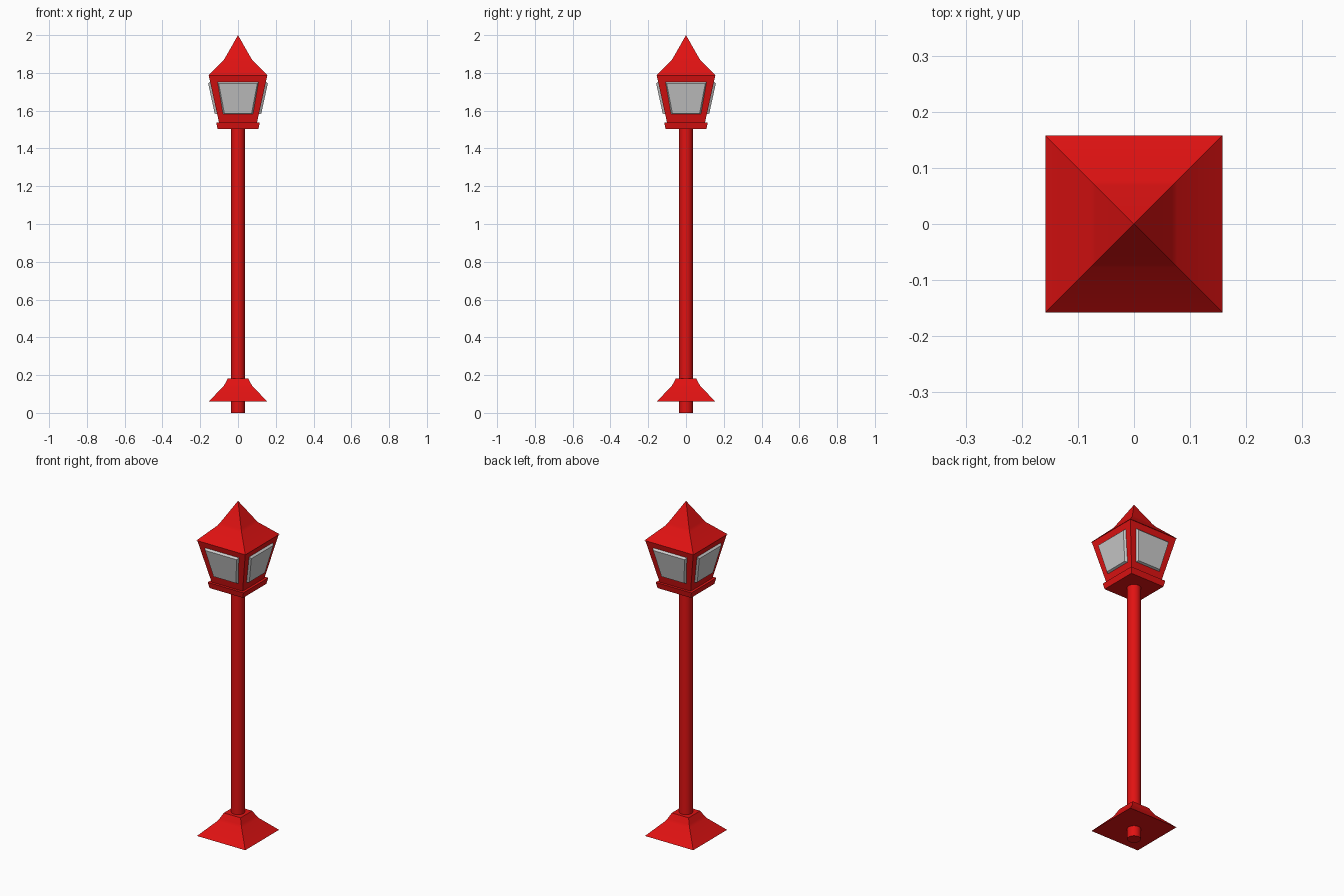
import bpy, bmesh, math
from mathutils import Matrix, Vector

if "Cube" in bpy.data.objects:
    bpy.data.objects.remove(bpy.data.objects["Cube"])

red = bpy.data.materials.new("red_paint")
red.diffuse_color = (0.75, 0.006, 0.006, 1)
red.use_nodes = True
red.node_tree.nodes["Principled BSDF"].inputs["Base Color"].default_value = red.diffuse_color


def finish(name, bm, mat=None, smooth=0):
    bmesh.ops.recalc_face_normals(bm, faces=bm.faces)
    me = bpy.data.meshes.new(name)
    bm.to_mesh(me)
    bm.free()
    ob = bpy.data.objects.new(name, me)
    bpy.context.collection.objects.link(ob)
    if mat:
        me.materials.append(mat)
    if smooth:
        bpy.ops.object.select_all(action='DESELECT')
        ob.select_set(True)
        bpy.context.view_layer.objects.active = ob
        bpy.ops.object.shade_smooth_by_angle(angle=math.radians(smooth))
    return ob


def square_stack(name, profile, smooth=0):
    """Closed square tower from (half width, z) steps; half width 0 is an apex."""
    bm = bmesh.new()
    rings = []
    for h, z in profile:
        corners = [(0, 0)] if h == 0 else [(-h, -h), (h, -h), (h, h), (-h, h)]
        rings.append([bm.verts.new((x, y, z)) for x, y in corners])
    for a, b in zip(rings, rings[1:]):
        for i in range(4):
            j = (i + 1) % 4
            bm.faces.new([a[i], a[j], b[0]] if len(b) == 1 else [a[i], a[j], b[j], b[i]])
    for r in (rings[0], rings[-1]):
        if len(r) == 4:
            bm.faces.new(r)
    return finish(name, bm, red, smooth)


# Pole
bm = bmesh.new()
bmesh.ops.create_cone(bm, cap_ends=True, segments=32, radius1=0.036, radius2=0.036,
                      depth=1.51, matrix=Matrix.Translation((0, 0, 0.755)))
finish("pole", bm, red, 40)

# Flared foot, tray, lantern body and roof
square_stack("base", [(0.156, 0.06), (0.077, 0.14), (0.07, 0.152), (0.054, 0.183)], 40)
square_stack("lantern_tray", [(0.108, 1.503), (0.115, 1.537)])
square_stack("lantern_body", [(0.1, 1.535), (0.155, 1.787)])
square_stack("roof", [(0.158, 1.787), (0.077, 1.866), (0.068, 1.88), (0, 2.0)], 40)

# Raised glass panes, one per side, with chamfered edges
slope = (0.155 - 0.1) / (1.787 - 1.535)
normal = Vector((0, -1, -slope)).normalized()


def pane_quad(grow, lift):
    pts = []
    for w, z, s in ((0.080, 1.58, -1), (0.080, 1.58, 1), (0.110, 1.754, 1), (0.110, 1.754, -1)):
        z += grow if z > 1.7 else -grow
        y = -(0.1 + slope * (z - 1.535))
        pts.append(Vector((s * (w + grow), y, z)) + normal * lift)
    return pts


for k, side in enumerate(("front", "right", "back", "left")):
    bm = bmesh.new()
    a = [bm.verts.new(p) for p in pane_quad(0, -0.002)]
    b = [bm.verts.new(p) for p in pane_quad(-0.008, 0.012)]
    bm.faces.new(a)
    bm.faces.new(b)
    for i in range(4):
        j = (i + 1) % 4
        bm.faces.new([a[i], a[j], b[j], b[i]])
    bm.transform(Matrix.Rotation(k * math.pi / 2, 4, 'Z'))
    finish("glass_pane_" + side, bm)
